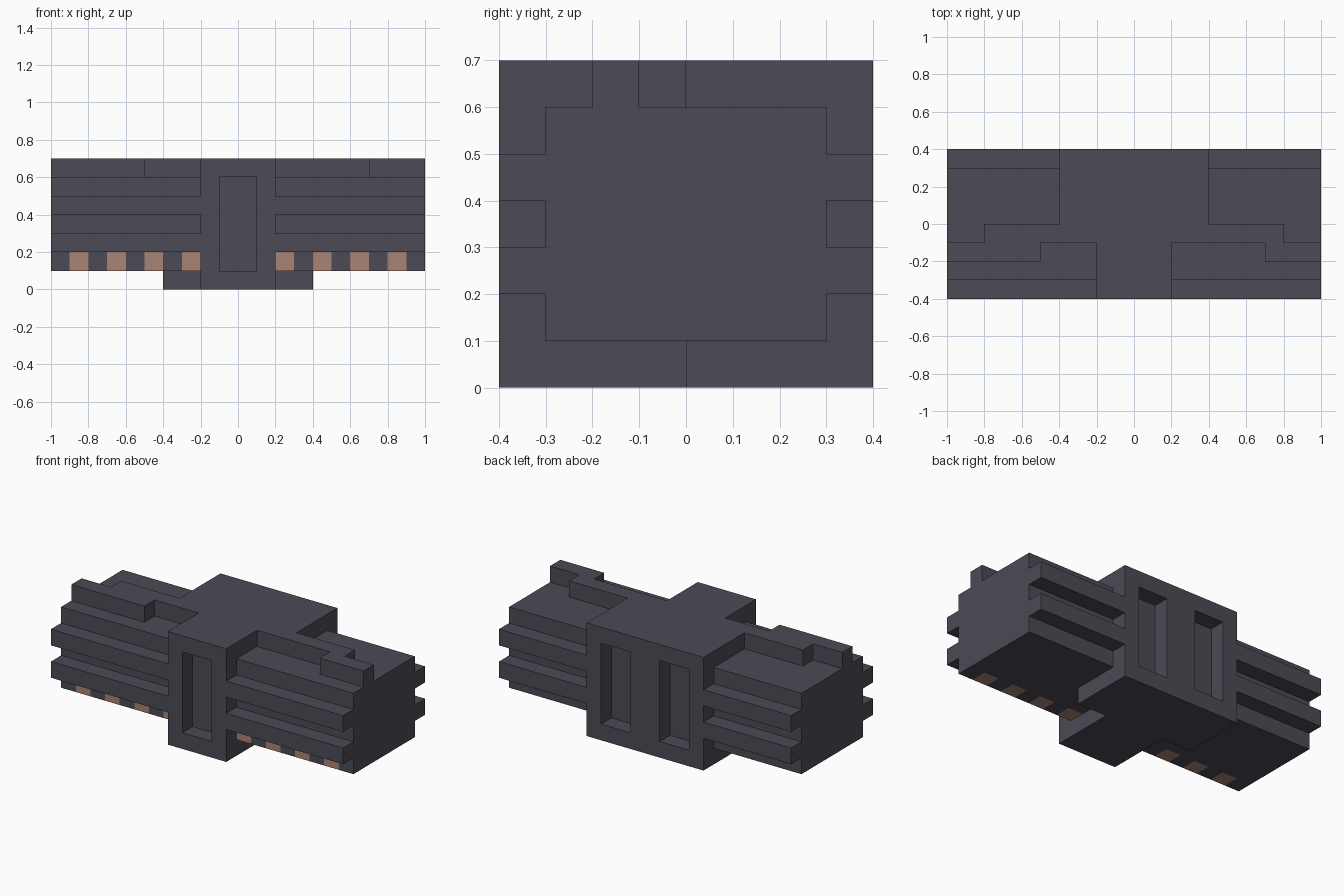
import bpy, bmesh, math
from mathutils import Vector

if "Cube" in bpy.data.objects:
    bpy.data.objects.remove(bpy.data.objects["Cube"])


def material(name, rgb):
    m = bpy.data.materials.new(name)
    m.diffuse_color = (*rgb, 1.0)
    m.use_nodes = True
    m.node_tree.nodes["Principled BSDF"].inputs["Base Color"].default_value = m.diffuse_color
    return m


dark = material("dark_grey", (0.072, 0.07, 0.093))
copper = material("copper", (0.40, 0.23, 0.18))


def prism(name, prisms, cuts=(), rule=None):
    """Extrude flat outlines upward; each prism is (xy points, z0, z1)."""
    bm = bmesh.new()
    for pts, z0, z1 in prisms:
        face = bm.faces.new([bm.verts.new((x, y, z0)) for x, y in pts])
        ext = bmesh.ops.extrude_face_region(bm, geom=[face], use_keep_orig=True)
        top = [v for v in ext["geom"] if isinstance(v, bmesh.types.BMVert)]
        bmesh.ops.translate(bm, verts=top, vec=(0, 0, z1 - z0))
    for co, no in cuts:
        bmesh.ops.bisect_plane(bm, geom=bm.verts[:] + bm.edges[:] + bm.faces[:],
                               plane_co=co, plane_no=no)
    bmesh.ops.recalc_face_normals(bm, faces=bm.faces[:])
    if rule:
        for f in bm.faces:
            f.material_index = int(rule(f.calc_center_median()))
    mesh = bpy.data.meshes.new(name)
    bm.to_mesh(mesh)
    bm.free()
    mesh.materials.append(dark)
    if rule:
        mesh.materials.append(copper)
    obj = bpy.data.objects.new(name, mesh)
    bpy.context.collection.objects.link(obj)
    return obj


def rect(x0, x1, y0, y1):
    return [(x0, y0), (x1, y0), (x1, y1), (x0, y1)]


# central T-shaped block with one front slot and two rear slots
core = prism("central_block", [([(-0.2, -0.4), (0.2, -0.4), (0.2, 0), (0.4, 0),
                                 (0.4, 0.4), (-0.4, 0.4), (-0.4, 0), (-0.2, 0)], 0, 0.7)])
cutter = prism("slot_cutter", [(rect(-0.1, 0.1, -0.5, -0.3), 0.1, 0.6),
                               (rect(0.1, 0.3, 0.3, 0.5), 0.1, 0.6),
                               (rect(-0.3, -0.1, 0.3, 0.5), 0.1, 0.6)])
cutter.hide_render = True
mod = core.modifiers.new("slots", "BOOLEAN")
mod.operation = "DIFFERENCE"
mod.solver = "EXACT"
mod.object = cutter
bpy.context.view_layer.objects.active = core
bpy.ops.object.modifier_apply(modifier=mod.name)
bpy.data.objects.remove(cutter)


def is_contact(c):
    """Every second 0.1 step along the lower front edge is copper."""
    front = c.y < -0.299 and c.z < 0.2
    under = c.z < 0.101 and c.y < -0.2
    return (front or under) and math.floor(abs(c.x) * 10) % 2 == 0


for side, s, jog in (("right", 1, 0.7), ("left", -1, 0.5)):
    def flip(pts):
        return [(s * x, y) for x, y in pts]

    # side body with copper contacts cut into its lower front edge
    cuts = [(Vector((s * i / 10, 0, 0)), Vector((1, 0, 0))) for i in range(3, 10)]
    cuts += [(Vector((0, -0.2, 0)), Vector((0, 1, 0))),
             (Vector((0, 0, 0.2)), Vector((0, 0, 1)))]
    prism(side + "_body", [(flip([(0.2, -0.3), (1, -0.3), (1, 0.3), (0.4, 0.3),
                                  (0.4, 0), (0.2, 0)]), 0.1, 0.6)], cuts, is_contact)

    # stepped rail on top
    prism(side + "_top_rail", [(flip([(0.2, -0.1), (jog, -0.1), (jog, -0.2), (1, -0.2),
                                      (1, -0.1), (0.8, -0.1), (0.8, 0), (0.2, 0)]), 0.6, 0.7)])

    # horizontal ribs, front and back
    for level, z in (("lower", 0.2), ("upper", 0.4)):
        prism(f"{side}_{level}_front_rib", [(flip(rect(0.2, 1, -0.4, -0.3)), z, z + 0.1)])
        prism(f"{side}_{level}_back_rib", [(flip(rect(0.4, 1, 0.3, 0.4)), z, z + 0.1)])
